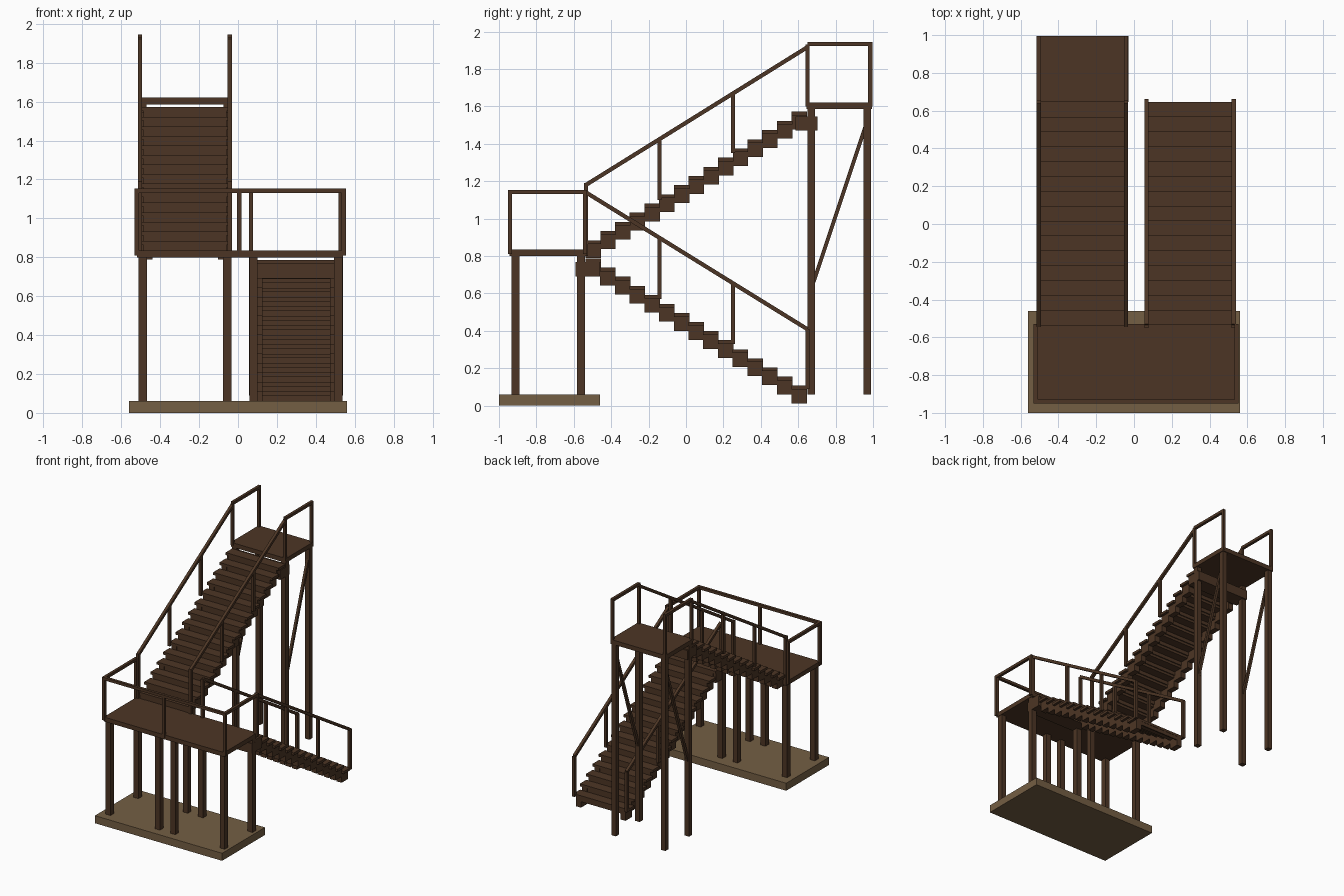
import bpy, bmesh, math
from mathutils import Vector, Matrix

if "Cube" in bpy.data.objects:
    bpy.data.objects.remove(bpy.data.objects["Cube"])


def material(name, colour):
    m = bpy.data.materials.new(name)
    m.diffuse_color = (*colour, 1)
    m.use_nodes = True
    m.node_tree.nodes["Principled BSDF"].inputs["Base Color"].default_value = m.diffuse_color
    return m


WOOD = material("dark_wood", (0.073, 0.036, 0.018))
STONE = material("tan_base", (0.175, 0.113, 0.057))


def make(name, bm, mat):
    mesh = bpy.data.meshes.new(name)
    bm.to_mesh(mesh)
    bm.free()
    mesh.materials.append(mat)
    ob = bpy.data.objects.new(name, mesh)
    bpy.context.collection.objects.link(ob)
    return ob


def add_box(bm, x0, x1, y0, y1, z0, z1):
    size = Matrix.Diagonal((x1 - x0, abs(y1 - y0), z1 - z0, 1))
    centre = Matrix.Translation(((x0 + x1) / 2, (y0 + y1) / 2, (z0 + z1) / 2))
    bmesh.ops.create_cube(bm, size=1, matrix=centre @ size)


def box(name, *dims, mat=WOOD):
    bm = bmesh.new()
    add_box(bm, *dims)
    return make(name, bm, mat)


def post(name, x, y, z0, z1, w=0.022):
    return box(name, x - w / 2, x + w / 2, y - w / 2, y + w / 2, z0, z1)


def beam(name, a, b, w=0.022):
    """Square bar between two points."""
    a, b = Vector(a), Vector(b)
    d = b - a
    bm = bmesh.new()
    rot = d.to_track_quat('Z', 'Y').to_matrix().to_4x4()
    bmesh.ops.create_cube(bm, size=1, matrix=Matrix.Translation((a + b) / 2) @ rot
                          @ Matrix.Diagonal((w, w, d.length, 1)))
    return make(name, bm, WOOD)


# Base slab and the two decks
box("base_slab", -0.56, 0.56, -1, -0.46, 0, 0.06, mat=STONE)
box("lower_deck", -0.52, 0.54, -0.945, -0.53, 0.80, 0.835)
box("upper_deck", -0.515, -0.03, 0.645, 0.995, 1.585, 1.62)

# Support legs
for x in (-0.49, -0.055, 0.08, 0.515):
    for y in (-0.912, -0.562):
        post("lower_leg", x, y, 0.06, 0.80, 0.043)
for x in (-0.49, -0.055):
    for y in (0.67, 0.968):
        post("upper_leg", x, y, 0.06, 1.585, 0.04)
    beam("leg_brace", (x, 0.682, 0.66), (x, 0.962, 1.50), 0.02)

STEPS, DEPTH = 15, 0.0787


def flight(name, x0, x1, y0, direction, top0, rise):
    """Treads, risers and sawtooth stringers climbing along y."""
    treads, risers, stringers = bmesh.new(), bmesh.new(), bmesh.new()
    for i in range(STEPS):
        y = y0 + direction * DEPTH * i
        back = y + direction * (DEPTH + 0.004)
        top = top0 + rise * i
        add_box(treads, x0, x1, y, back, top - 0.02, top)
        add_box(risers, x0 + 0.02, x1 - 0.02, y + direction * 0.002,
                y + direction * 0.012, top - rise, top - 0.02)
        for s in (x0 + 0.02, x1 - 0.065):
            add_box(stringers, s, s + 0.045, y, back, top - 0.095, top - 0.02)
    make(name + "_treads", treads, WOOD)
    make(name + "_risers", risers, WOOD)
    make(name + "_stringers", stringers, WOOD)


flight("upper_stairs", -0.505, -0.038, -0.537, 1, 0.884, 0.0491)
flight("lower_stairs", 0.06, 0.537, 0.647, -1, 0.107, 0.0485)

# Cross beams joining the flights to the decks
box("upper_cross_beam", -0.505, -0.038, 0.585, 0.704, 1.47, 1.545)
box("lower_cross_beam", 0.06, 0.537, -0.59, -0.462, 0.69, 0.768)

# Upper flight and upper deck railings
for x in (-0.504, -0.042):
    beam("upper_handrail", (x, -0.535, 1.18), (x, 0.65, 1.917))
    post("upper_start_post", x, -0.534, 0.80, 1.19)
    post("upper_stair_post", x, -0.142, 1.10, 1.43)
    post("upper_stair_post", x, 0.252, 1.35, 1.67)
    post("deck_post", x, 0.65, 1.60, 1.93)
    post("deck_post", x, 0.985, 1.60, 1.93)
    beam("deck_rail", (x, 0.65, 1.933), (x, 0.996, 1.933))

# Lower flight railings
for x in (0.067, 0.528):
    beam("lower_handrail", (x, -0.535, 1.14), (x, 0.65, 0.408))
    post("lower_start_post", x, -0.54, 0.80, 1.14)
    post("lower_stair_post", x, -0.142, 0.57, 0.90)
    post("lower_stair_post", x, 0.252, 0.33, 0.655)
    post("lower_end_post", x, 0.65, 0.09, 0.41)

# Lower deck railing
for x in (-0.52, 0.543):
    beam("side_rail", (x, -0.951, 1.142), (x, -0.53, 1.142))
    for y in (-0.94, -0.541):
        post("rail_post", x, y, 0.81, 1.142)
post("front_middle_post", 0.006, -0.94, 0.81, 1.142)
beam("front_rail", (-0.531, -0.94, 1.142), (0.554, -0.94, 1.142))
